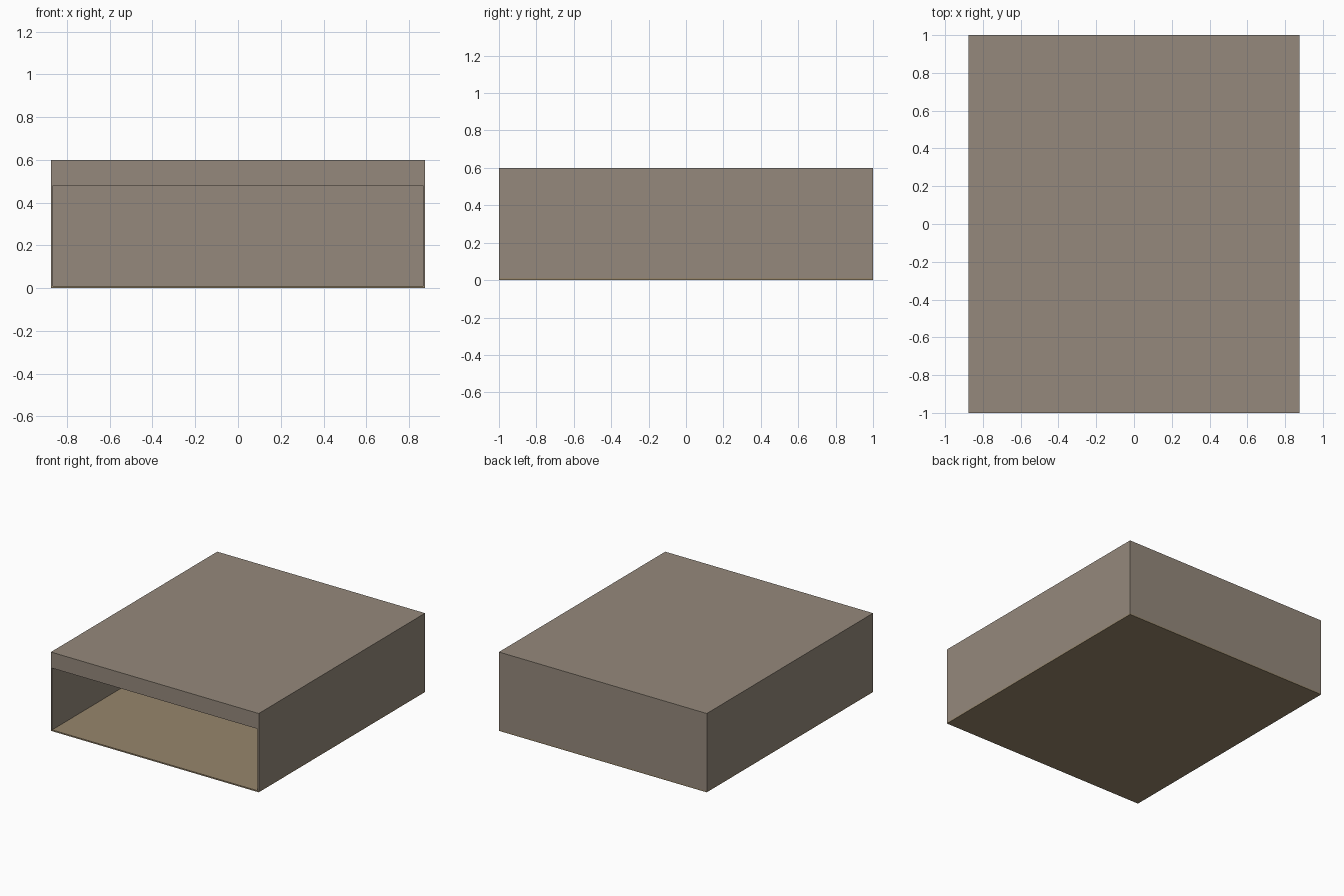
import bpy

if "Cube" in bpy.data.objects:
    bpy.data.objects.remove(bpy.data.objects["Cube"])

W, D, H, T = 0.875, 1.0, 0.60, 0.01   # half width, half depth, height, panel thickness
OPEN_TOP = 0.48


def material(name, rgb):
    m = bpy.data.materials.new(name)
    m.diffuse_color = (*rgb, 1)
    m.use_nodes = True
    m.node_tree.nodes["Principled BSDF"].inputs["Base Color"].default_value = m.diffuse_color
    return m


def panel(name, lo, hi, mat):
    centre = [(a + b) / 2 for a, b in zip(lo, hi)]
    bpy.ops.mesh.primitive_cube_add(size=1, location=centre)
    ob = bpy.context.object
    ob.name = name
    ob.scale = [b - a for a, b in zip(lo, hi)]
    bpy.ops.object.transform_apply(location=False, rotation=False, scale=True)
    ob.data.materials.append(mat)
    return ob


shell = material("taupe", (0.30, 0.25, 0.20))
wood = material("brown", (0.31, 0.24, 0.15))

# Floor and roof slabs
panel("floor", (-W, -D, 0), (W, D, T), wood)
panel("roof", (-W, -D, H - T), (W, D, H), shell)

# Side walls
panel("left_wall", (-W, -D, T), (-W + T, D, H - T), shell)
panel("right_wall", (W - T, -D, T), (W, D, H - T), shell)

# Back wall, and the strip above the front opening
panel("back_wall", (-W + T, D - T, T), (W - T, D, H - T), shell)
panel("front_header", (-W + T, -D, OPEN_TOP), (W - T, -D + T, H - T), shell)
